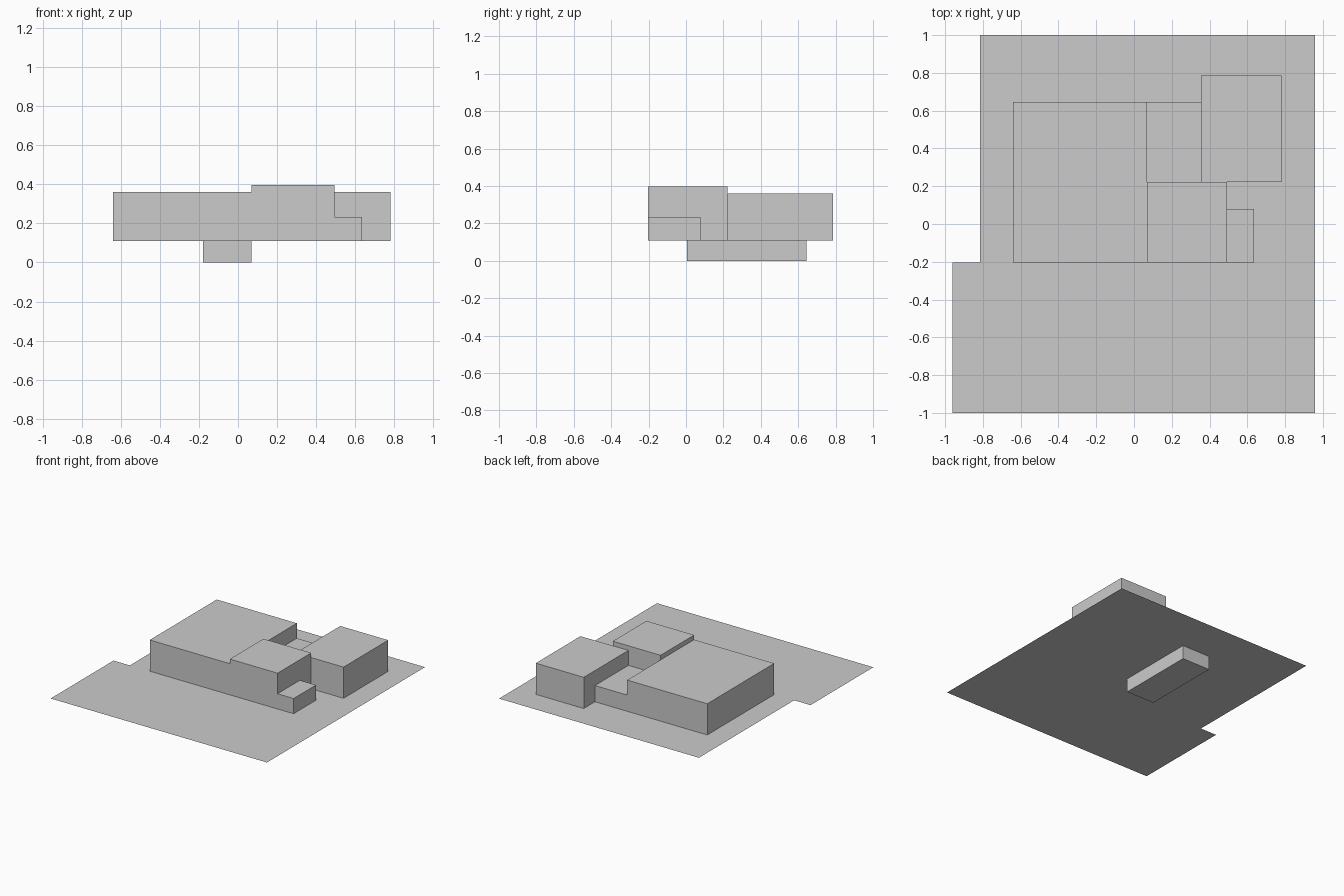
import bpy, bmesh

if "Cube" in bpy.data.objects:
    bpy.data.objects.remove(bpy.data.objects["Cube"])

grey = bpy.data.materials.new("light grey")
grey.diffuse_color = (0.6, 0.6, 0.6, 1)
grey.use_nodes = True
grey.node_tree.nodes["Principled BSDF"].inputs["Base Color"].default_value = grey.diffuse_color

GROUND = 0.11


def finish(name, bm):
    mesh = bpy.data.meshes.new(name)
    bm.to_mesh(mesh)
    bm.free()
    mesh.materials.append(grey)
    obj = bpy.data.objects.new(name, mesh)
    bpy.context.collection.objects.link(obj)
    return obj


def block(name, x0, x1, y0, y1, z0, z1, open_z):
    """Box that is left open where it meets the ground sheet."""
    bm = bmesh.new()
    bmesh.ops.create_cube(bm, size=1)
    for v in bm.verts:
        v.co = (x1 if v.co.x > 0 else x0,
                y1 if v.co.y > 0 else y0,
                z1 if v.co.z > 0 else z0)
    hidden = [f for f in bm.faces
              if all(abs(v.co.z - open_z) < 1e-5 for v in f.verts)]
    bmesh.ops.delete(bm, geom=hidden, context='FACES_ONLY')
    return finish(name, bm)


# Ground sheet with a notched back left corner
bm = bmesh.new()
outline = [(-0.96, -1), (0.957, -1), (0.957, 1), (-0.815, 1),
           (-0.815, -0.205), (-0.96, -0.205)]
bm.faces.new([bm.verts.new((x, y, GROUND)) for x, y in outline])
finish("ground_sheet", bm)

# Building volumes above ground
for name, x0, x1, y0, y1, top in [
    ("main_hall", -0.64, 0.07, -0.203, 0.645, 0.36),
    ("front_wing", 0.07, 0.493, -0.203, 0.222, 0.397),
    ("low_porch", 0.493, 0.635, -0.203, 0.08, 0.232),
    ("rear_link", 0.07, 0.355, 0.222, 0.645, 0.24),
    ("rear_block", 0.355, 0.78, 0.222, 0.787, 0.36),
]:
    block(name, x0, x1, y0, y1, GROUND, top, GROUND)

# Basement below ground
block("basement", -0.18, 0.07, 0.005, 0.645, 0, GROUND, GROUND)
